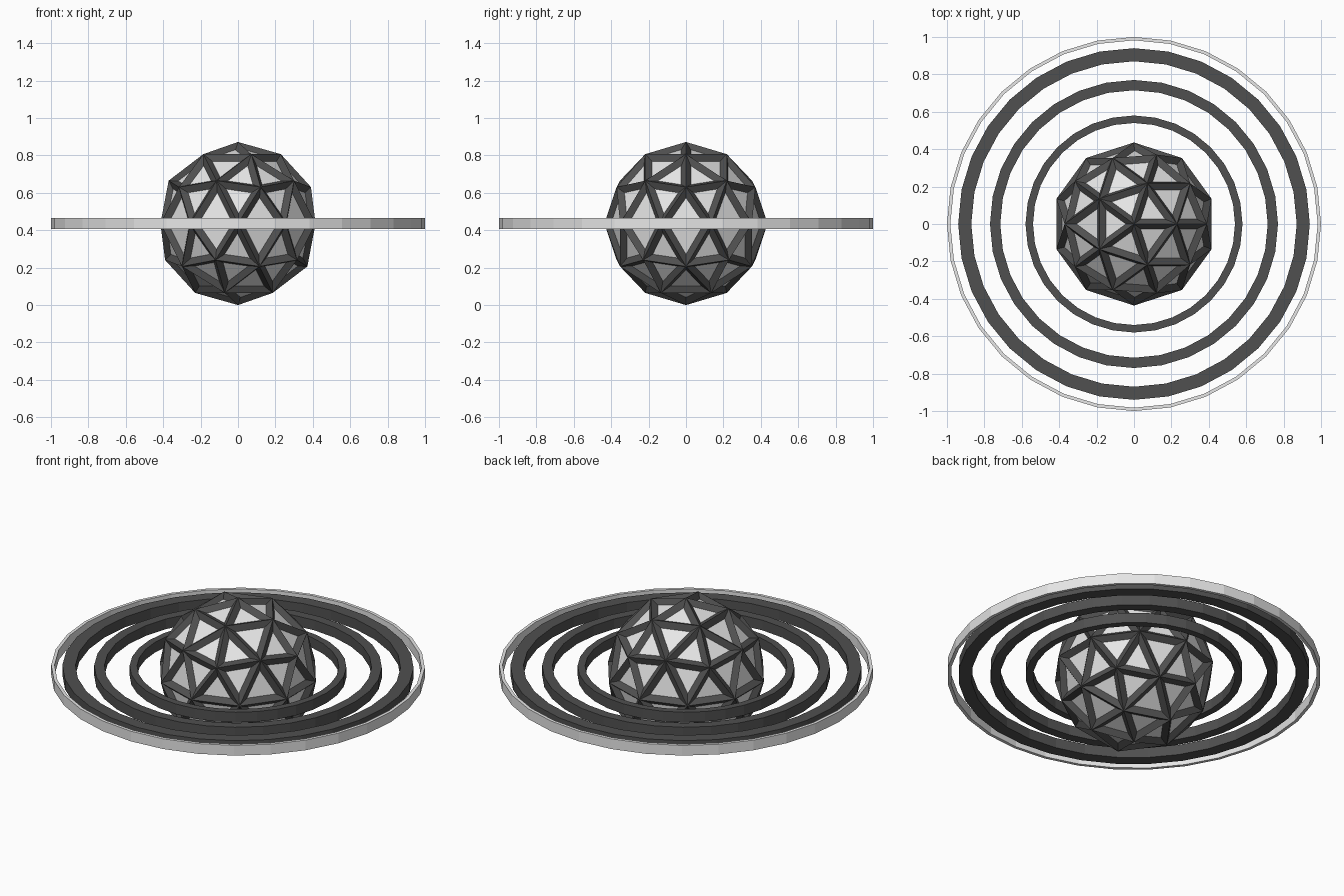
import bpy
import bmesh
import math

CENTRE_Z = 0.436
RING_HEIGHT = 0.06

if "Cube" in bpy.data.objects:
    bpy.data.objects.remove(bpy.data.objects["Cube"], do_unlink=True)


def material(name, value):
    mat = bpy.data.materials.new(name)
    mat.use_nodes = True
    colour = (value, value, value, 1)
    mat.diffuse_color = colour
    mat.node_tree.nodes["Principled BSDF"].inputs["Base Color"].default_value = colour
    return mat


dark = material("dark grey", 0.08)
light = material("light grey", 0.8)


def add_object(name, bm, mat):
    mesh = bpy.data.meshes.new(name)
    bm.to_mesh(mesh)
    bm.free()
    mesh.materials.append(mat)
    obj = bpy.data.objects.new(name, mesh)
    obj.location.z = CENTRE_Z
    bpy.context.collection.objects.link(obj)
    return obj


def ball(name, radius, mat):
    bm = bmesh.new()
    bmesh.ops.create_icosphere(bm, subdivisions=2, radius=radius)
    return add_object(name, bm, mat)


def ring(name, inner, outer, mat, sides=32):
    """Square-edged hoop: a rectangular section joined around the z axis."""
    bm = bmesh.new()
    h = RING_HEIGHT / 2
    section = [(inner, -h), (outer, -h), (outer, h), (inner, h)]
    loops = []
    for i in range(sides):
        a = math.tau * i / sides
        loops.append([bm.verts.new((r * math.cos(a), r * math.sin(a), z)) for r, z in section])
    for i, here in enumerate(loops):
        there = loops[(i + 1) % sides]
        for j in range(4):
            k = (j + 1) % 4
            bm.faces.new((here[j], there[j], there[k], here[k]))
    bmesh.ops.recalc_face_normals(bm, faces=bm.faces)
    return add_object(name, bm, mat)


# Faceted core and the lattice of struts along its edges
ball("core_panels", 0.41, light)
lattice = ball("core_lattice", 0.41, dark)
wire = lattice.modifiers.new("struts", "WIREFRAME")
wire.thickness = 0.052
wire.offset = 0
wire.use_even_offset = True
wire.use_replace = True

# Concentric rings
ring("inner_ring", 0.54, 0.58, dark)
ring("middle_ring", 0.715, 0.77, dark)
ring("outer_ring", 0.87, 0.94, dark)
ring("rim_band", 0.982, 1.0, light)
